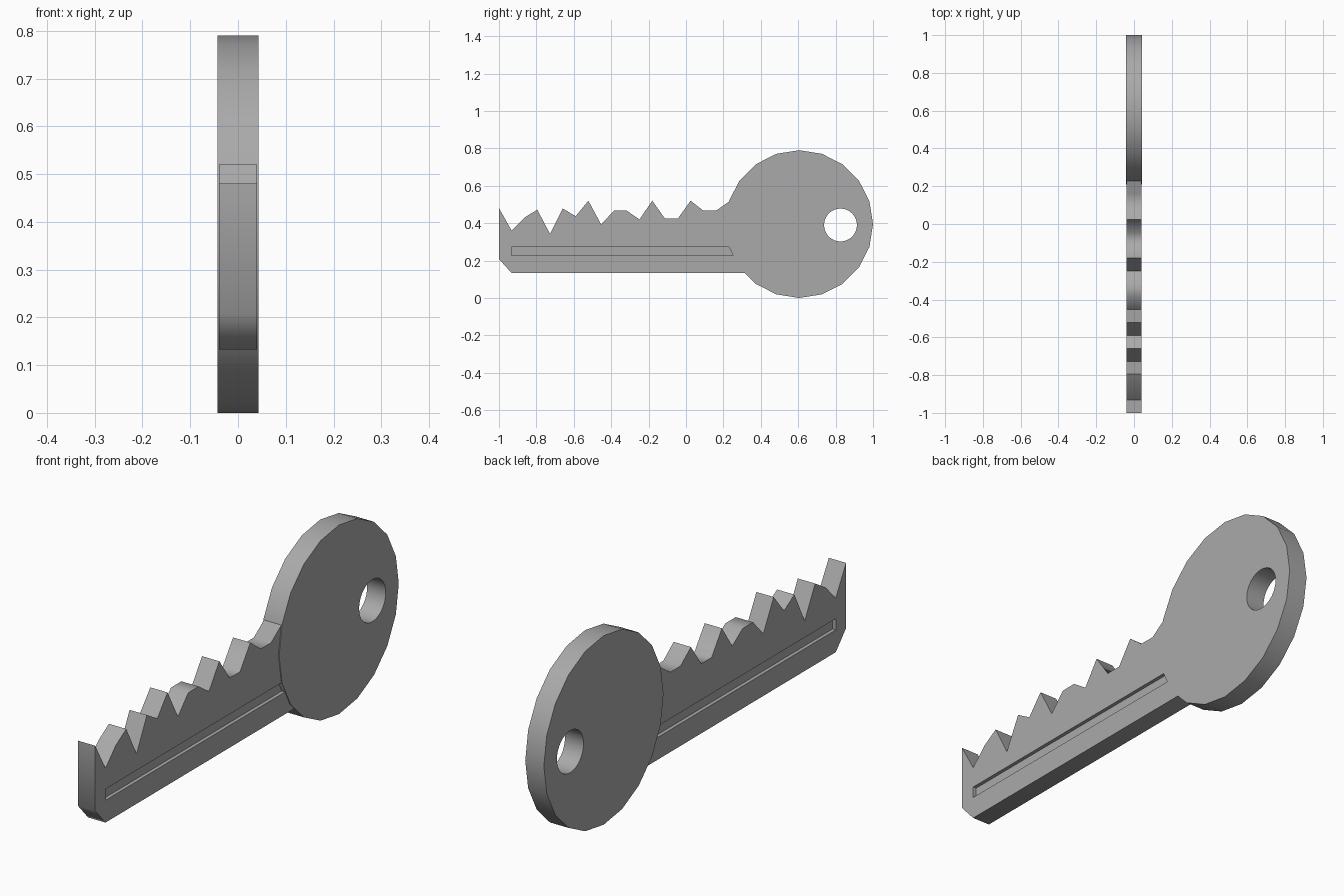
import bpy
import bmesh
import math

if "Cube" in bpy.data.objects:
    bpy.data.objects.remove(bpy.data.objects["Cube"], do_unlink=True)

metal = bpy.data.materials.new("grey_metal")
metal.use_nodes = True
metal.diffuse_color = (0.4, 0.4, 0.4, 1)
metal.node_tree.nodes["Principled BSDF"].inputs["Base Color"].default_value = (0.4, 0.4, 0.4, 1)


def extrude_profile(name, points, x0, x1):
    """Solid plate from a (y, z) outline, spanning x0 to x1."""
    bm = bmesh.new()
    face = bm.faces.new([bm.verts.new((x0, y, z)) for y, z in points])
    moved = bmesh.ops.extrude_face_region(bm, geom=[face])["geom"]
    for v in moved:
        if isinstance(v, bmesh.types.BMVert):
            v.co.x = x1
    bmesh.ops.recalc_face_normals(bm, faces=bm.faces)
    mesh = bpy.data.meshes.new(name)
    bm.to_mesh(mesh)
    bm.free()
    mesh.materials.append(metal)
    obj = bpy.data.objects.new(name, mesh)
    bpy.context.collection.objects.link(obj)
    return obj


def circle(y, z, radius, sides):
    steps = [2 * math.pi * i / sides for i in range(sides)]
    return [(y + radius * math.cos(a), z + radius * math.sin(a)) for a in steps]


def activate(obj):
    bpy.ops.object.select_all(action="DESELECT")
    obj.select_set(True)
    bpy.context.view_layer.objects.active = obj


def cut(obj, cutter):
    mod = obj.modifiers.new("cut", "BOOLEAN")
    mod.operation = "DIFFERENCE"
    mod.solver = "EXACT"
    mod.object = cutter
    activate(obj)
    bpy.ops.object.modifier_apply(modifier=mod.name)
    bpy.data.objects.remove(cutter, do_unlink=True)


# Round head with a ring hole
head = extrude_profile("head", circle(0.605, 0.395, 0.395, 20), -0.043, 0.043)
cut(head, extrude_profile("hole_cutter", circle(0.826, 0.39, 0.088, 32), -0.2, 0.2))

# Toothed blade: evenly spaced heights along the top edge
teeth = [0.48, 0.36, 0.43, 0.472, 0.342, 0.478, 0.437, 0.52, 0.393, 0.467,
         0.467, 0.42, 0.52, 0.424, 0.424, 0.52, 0.467, 0.467, 0.515]
outline = [(-1 + 0.0683 * i, z) for i, z in enumerate(teeth)]
outline += [(0.32, 0.515), (0.32, 0.133), (-0.932, 0.133), (-1, 0.208)]
blade = extrude_profile("blade", outline, -0.04, 0.04)

# Long groove on each side of the blade, running under the head
groove = [(-0.932, 0.226), (0.28, 0.226), (0.28, 0.273), (-0.932, 0.273)]
for side in (-1, 1):
    cut(blade, extrude_profile("groove_cutter", groove, side * 0.025, side * 0.1))

for part in (head, blade):
    activate(part)
    bpy.ops.object.shade_smooth_by_angle(angle=math.radians(75))
